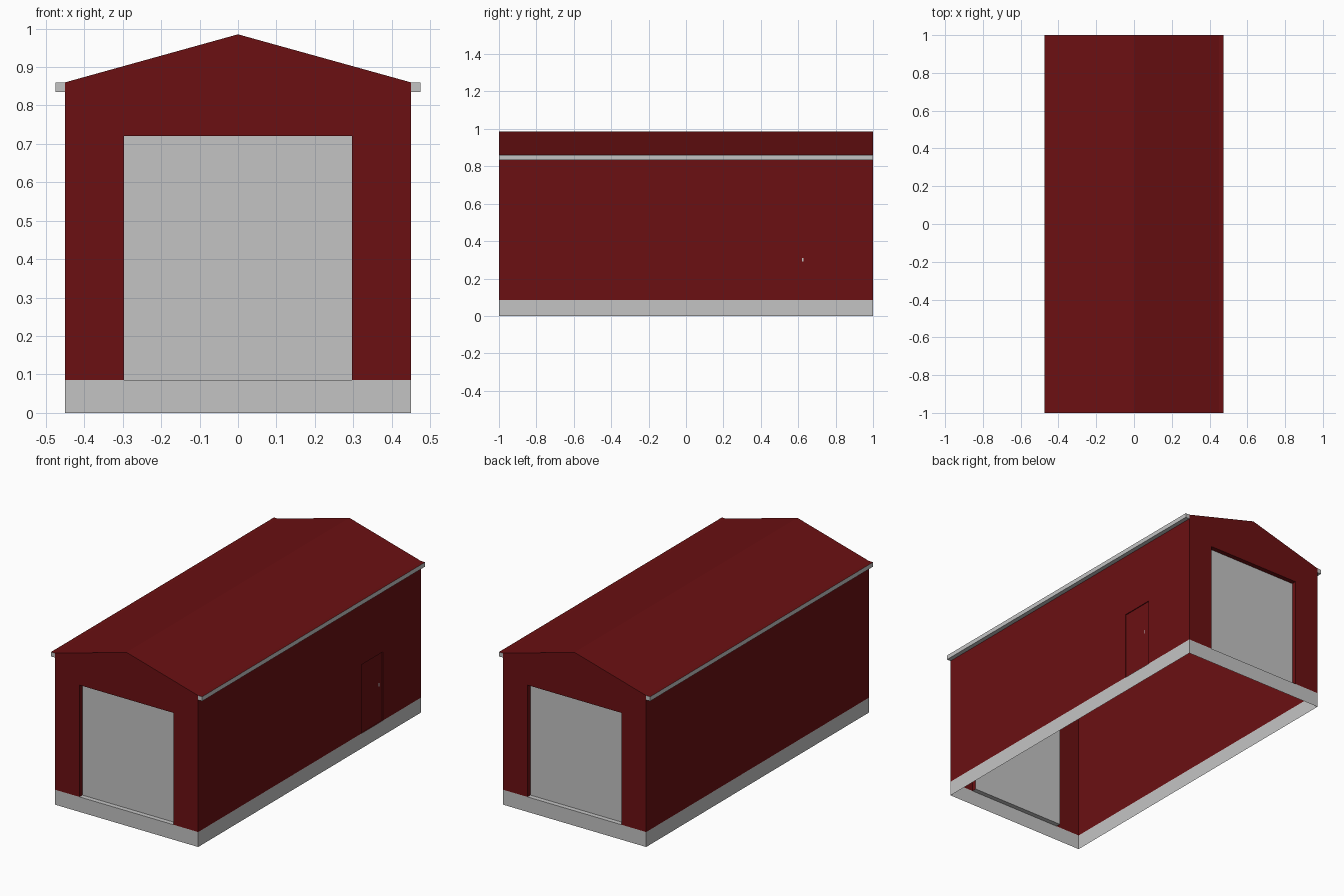
import bpy, bmesh

if "Cube" in bpy.data.objects:
    bpy.data.objects.remove(bpy.data.objects["Cube"])

W, L = 0.45, 1.0                      # half width, half length
BASE, EAVE, RIDGE = 0.085, 0.86, 0.985
DOOR_W, DOOR_T, DOOR_D = 0.296, 0.72, 0.027      # end door half width, top, recess
SIDE_A, SIDE_B, SIDE_T, SIDE_D = 0.465, 0.657, 0.475, 0.005
GUT, GUT_H = 0.025, 0.025


def material(name, rgb):
    m = bpy.data.materials.new(name)
    m.diffuse_color = (*rgb, 1)
    m.use_nodes = True
    m.node_tree.nodes["Principled BSDF"].inputs["Base Color"].default_value = m.diffuse_color
    return m


RED = material("barn red", (0.145, 0.005, 0.006))
GREY = material("pale grey", (0.55, 0.55, 0.55))


def build(name, faces, mats=(RED,), ids=None):
    """Object from a list of polygons, shared corners welded."""
    bm = bmesh.new()
    for i, pts in enumerate(faces):
        f = bm.faces.new([bm.verts.new(p) for p in pts])
        f.material_index = ids[i] if ids else 0
    bmesh.ops.remove_doubles(bm, verts=bm.verts, dist=1e-5)
    me = bpy.data.meshes.new(name)
    bm.to_mesh(me)
    bm.free()
    for m in mats:
        me.materials.append(m)
    ob = bpy.data.objects.new(name, me)
    bpy.context.collection.objects.link(ob)
    return ob


def opening_wall(name, place, half, a, b, top, depth, height, peak, door_mat, sill_mat):
    """Wall with a recessed door; place(u, d, z) maps wall coordinates to space."""
    P = lambda pts: [place(*p) for p in pts]
    s = lambda u, z: (u, 0, z)
    r = lambda u, z: (u, depth, z)
    build(name + "_wall", [
        P([s(-half, BASE), s(a, BASE), s(a, top), s(a, height(a)), s(-half, height(half))]),
        P([s(b, BASE), s(half, BASE), s(half, height(half)), s(b, height(b)), s(b, top)]),
        P([s(a, top), s(b, top), s(b, height(b))] + peak + [s(a, height(a))]),
        # jambs, lintel and sill
        P([s(a, BASE), r(a, BASE), r(a, top), s(a, top)]),
        P([r(b, BASE), s(b, BASE), s(b, top), r(b, top)]),
        P([s(a, top), r(a, top), r(b, top), s(b, top)]),
        P([s(a, BASE), s(b, BASE), r(b, BASE), r(a, BASE)]),
    ], (RED, sill_mat), [0] * 6 + [1])
    build(name + "_door", [P([r(a, BASE), r(b, BASE), r(b, top), r(a, top)])], (door_mat,))


# gable ends with large doors
gable = lambda u: RIDGE - (RIDGE - EAVE) * abs(u) / W
for name, k in (("front", 1), ("back", -1)):
    opening_wall(name, lambda u, d, z, k=k: (k * u, k * (d - L), z), W, -DOOR_W, DOOR_W,
                 DOOR_T, DOOR_D, gable, [(0, 0, RIDGE)], GREY, GREY)

# right wall with small side door, plain left wall
opening_wall("right", lambda u, d, z: (W - d, u, z), L, SIDE_A, SIDE_B,
             SIDE_T, SIDE_D, lambda u: EAVE, [], RED, RED)
build("left_wall", [[(-W, L, BASE), (-W, -L, BASE), (-W, -L, EAVE), (-W, L, EAVE)]])

# side door handle plate
hx = W - SIDE_D + 0.003
build("side_door_handle", [[(hx, 0.621, 0.29), (hx, 0.628, 0.29),
                            (hx, 0.628, 0.31), (hx, 0.621, 0.31)]], (GREY,))

# foundation band, open underneath
ring = [(-W, -L), (-DOOR_W, -L), (DOOR_W, -L), (W, -L), (W, L), (-W, L)]
build("foundation", [[(*p, 0), (*q, 0), (*q, BASE), (*p, BASE)]
                     for p, q in zip(ring, ring[1:] + ring[:1])], (GREY,))

# roof: two slopes with flat lips over the gutters
prof = [(W + GUT, EAVE), (W, EAVE), (0, RIDGE), (-W, EAVE), (-W - GUT, EAVE)]
build("roof", [[(p[0], -L, p[1]), (p[0], L, p[1]), (q[0], L, q[1]), (q[0], -L, q[1])]
               for p, q in zip(prof, prof[1:])])

# gutters: outer face, underside and end caps
for name, k in (("right_gutter", 1), ("left_gutter", -1)):
    x0, x1, z0, z1 = k * W, k * (W + GUT), EAVE - GUT_H, EAVE
    faces = [
        [(x1, -L, z0), (x1, L, z0), (x1, L, z1), (x1, -L, z1)],
        [(x0, -L, z0), (x0, L, z0), (x1, L, z0), (x1, -L, z0)],
        [(x0, -L, z0), (x1, -L, z0), (x1, -L, z1), (x0, -L, z1)],
        [(x1, L, z0), (x0, L, z0), (x0, L, z1), (x1, L, z1)],
    ]
    build(name, [f if k > 0 else f[::-1] for f in faces], (GREY,))
